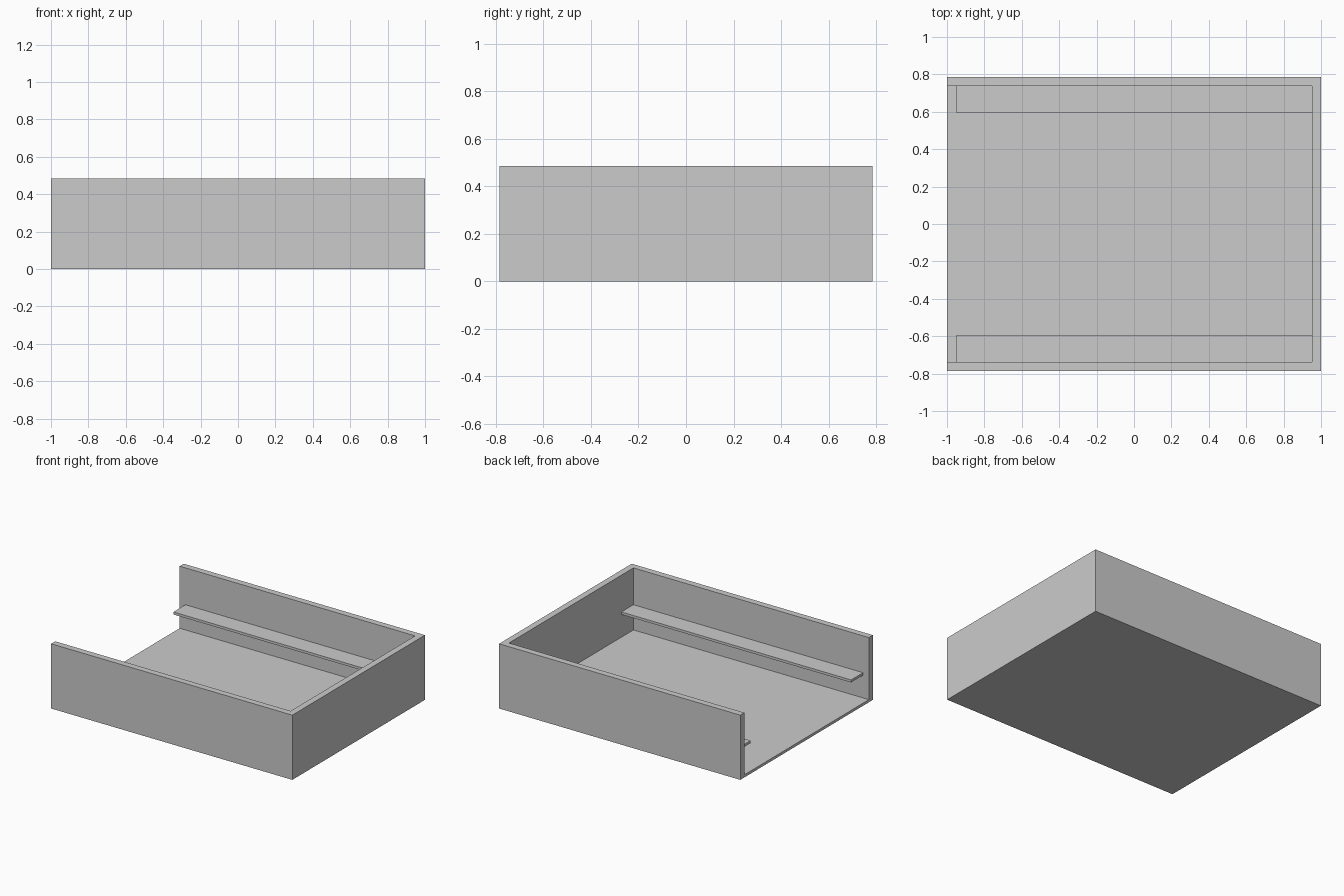
import bpy
import bmesh
from mathutils import Vector

if "Cube" in bpy.data.objects:
    bpy.data.objects.remove(bpy.data.objects["Cube"])

L, W, H = 1.0, 0.785, 0.485      # half length, half width, height
WALL, FLOOR = 0.048, 0.02
IX, IY = L - WALL, W - WALL      # inner wall faces


def box(name, lo, hi):
    """Axis-aligned box between two corners."""
    lo, hi = Vector(lo), Vector(hi)
    bm = bmesh.new()
    bmesh.ops.create_cube(bm, size=1)
    bmesh.ops.scale(bm, vec=hi - lo, verts=bm.verts)
    bmesh.ops.translate(bm, vec=(lo + hi) / 2, verts=bm.verts)
    mesh = bpy.data.meshes.new(name)
    bm.to_mesh(mesh)
    bm.free()
    obj = bpy.data.objects.new(name, mesh)
    bpy.context.collection.objects.link(obj)
    return obj


# Tray: floor and three walls, open at the -x end
tray = box("tray", (-L, -W, 0), (L, W, H))
cutter = box("tray_cutter", (-L - 0.2, -IY, FLOOR), (IX, IY, H + 0.2))
cutter.hide_render = True
cutter.hide_set(True)
cut = tray.modifiers.new("hollow", 'BOOLEAN')
cut.operation = 'DIFFERENCE'
cut.solver = 'EXACT'
cut.object = cutter

# Shelf rails along both long walls
rails = box("side_rails", (-IX, 0.595, 0.19), (IX, IY, 0.209))
mirror = rails.modifiers.new("mirror", 'MIRROR')
mirror.use_axis = (False, True, False)
